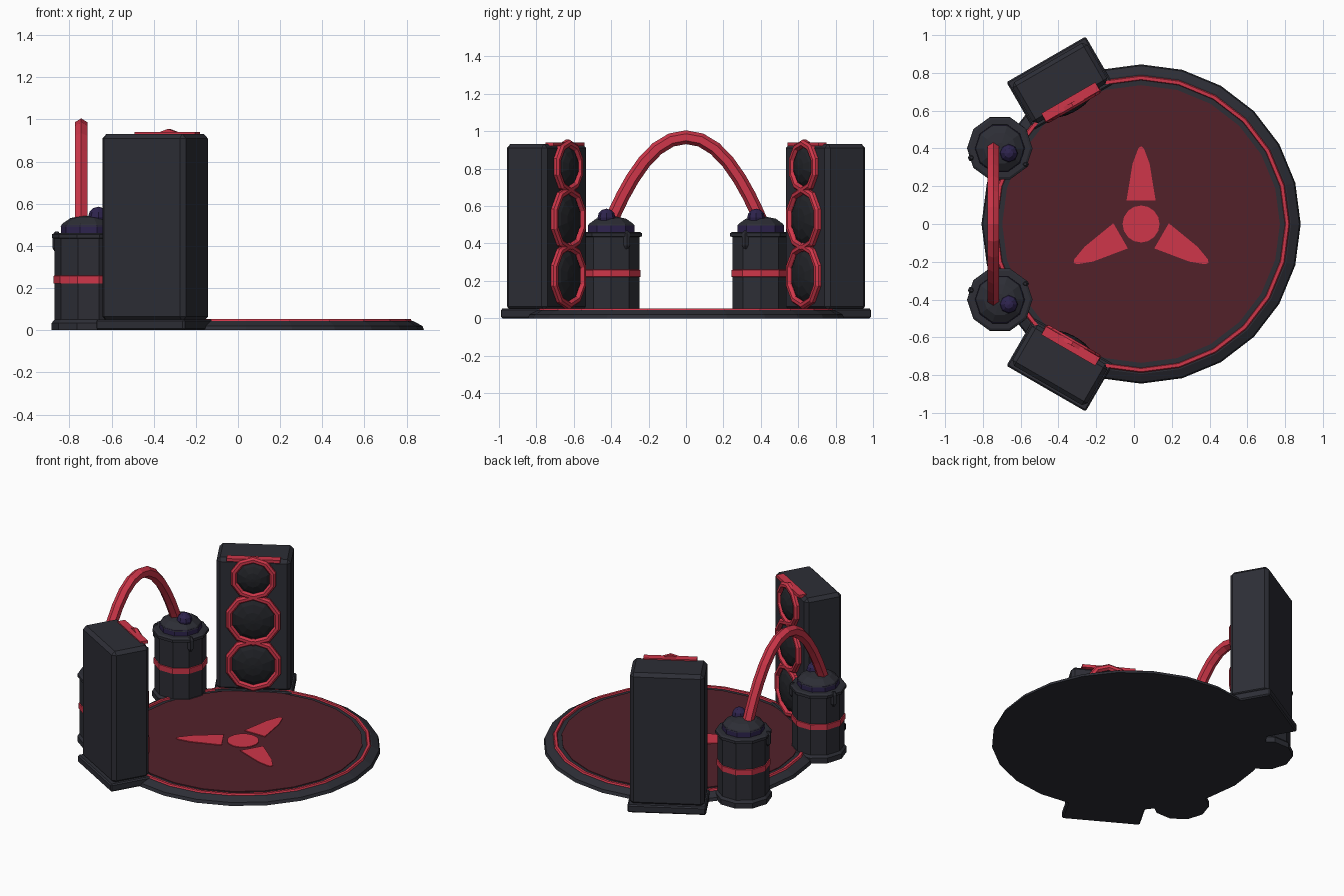
import bpy, bmesh, math
from mathutils import Matrix, Vector

if "Cube" in bpy.data.objects:
    bpy.data.objects.remove(bpy.data.objects["Cube"])

def material(name, rgb):
    m = bpy.data.materials.new(name)
    m.diffuse_color = (*rgb, 1)
    m.use_nodes = True
    m.node_tree.nodes["Principled BSDF"].inputs["Base Color"].default_value = m.diffuse_color
    return m

DARK = material("charcoal", (0.026, 0.027, 0.036))
CONE = material("cone_black", (0.016, 0.017, 0.021))
RED = material("red", (0.62, 0.037, 0.067))
FLOOR = material("dark_red", (0.084, 0.015, 0.023))
PURPLE = material("purple", (0.027, 0.017, 0.075))
T = Matrix.Translation

def finish(bm, name, mat, mtx=Matrix()):
    bm.transform(mtx)
    bmesh.ops.recalc_face_normals(bm, faces=bm.faces)
    me = bpy.data.meshes.new(name)
    bm.to_mesh(me)
    bm.free()
    me.materials.append(mat)
    ob = bpy.data.objects.new(name, me)
    bpy.context.collection.objects.link(ob)
    return ob

def lathe(name, profile, n, mat, mtx=Matrix(), phase=0.0, closed=False):
    """Revolve (radius, z) points; an open profile gets end caps."""
    bm = bmesh.new()
    rings = [[bm.verts.new((r * math.cos(phase + math.tau * i / n),
                            r * math.sin(phase + math.tau * i / n), z))
              for i in range(n)] for r, z in profile]
    pairs = list(zip(rings, rings[1:]))
    if closed:
        pairs.append((rings[-1], rings[0]))
    for a, b in pairs:
        for i in range(n):
            j = (i + 1) % n
            bm.faces.new((a[i], a[j], b[j], b[i]))
    if not closed:
        bm.faces.new(rings[0])
        bm.faces.new(rings[-1])
    return finish(bm, name, mat, mtx)

def box(name, size, center, mat, mtx=Matrix(), bevel=0.0):
    bm = bmesh.new()
    bmesh.ops.create_cube(bm, size=1)
    bm.transform(T(center) @ Matrix.Diagonal((*size, 1)))
    if bevel:
        bmesh.ops.bevel(bm, geom=bm.edges[:], offset=bevel, segments=1, affect='EDGES')
    return finish(bm, name, mat, mtx)

def plate(name, outline, z0, z1, mat, mtx=Matrix()):
    bm = bmesh.new()
    face = bm.faces.new([bm.verts.new((x, y, z0)) for x, y in outline])
    ext = bmesh.ops.extrude_face_region(bm, geom=[face])
    for v in ext["geom"]:
        if isinstance(v, bmesh.types.BMVert):
            v.co.z = z1
    return finish(bm, name, mat, mtx)

# Stage
stage = T((0.0375, 0, 0))
lathe("stage_base", [(0.845, 0), (0.838, 0.02), (0.795, 0.043)], 24, DARK, stage)
lathe("stage_trim", [(0.79, 0.038), (0.782, 0.053), (0.765, 0.053), (0.76, 0.038)],
      24, RED, stage, closed=True)
lathe("stage_floor", [(0.735, 0.04), (0.735, 0.047)], 24, FLOOR, stage)

# Floor emblem: hub and three blades
lathe("emblem_hub", [(0.098, 0.045), (0.098, 0.052)], 16, RED, stage)
blade = [(-0.077, 0.125), (0.077, 0.125), (0.045, 0.32), (0.015, 0.4),
         (0, 0.412), (-0.015, 0.4), (-0.045, 0.32)]
for k in range(3):
    plate(f"emblem_blade_{k}", blade, 0.045, 0.052, RED,
          stage @ Matrix.Rotation(math.tau * k / 3, 4, 'Z'))

for side, label in ((1, "back"), (-1, "front")):
    flip = Matrix.Diagonal((1, side, 1, 1))

    # Speaker tower, local front is -y, turned towards the stage
    tower = flip @ T((-0.393, 0.746, 0)) @ Matrix.Rotation(math.radians(30), 4, 'Z')
    box(f"speaker_plinth_{label}", (0.484, 0.29, 0.052), (0, 0, 0.026), DARK, tower, 0.008)
    box(f"speaker_cabinet_{label}", (0.458, 0.25, 0.89), (0, 0, 0.487), DARK, tower, 0.022)
    box(f"speaker_top_trim_{label}", (0.33, 0.05, 0.02), (0, -0.115, 0.93), RED, tower)
    for k, (z, r) in enumerate(((0.227, 0.178), (0.53, 0.175), (0.81, 0.145))):
        m = tower @ T((0, -0.12, z)) @ Matrix.Rotation(math.pi / 2, 4, 'X')
        lathe(f"speaker_ring_{label}_{k}",
              [(r, 0), (r, 0.022), (r - 0.012, 0.034), (r - 0.03, 0.034), (r - 0.04, 0.02),
               (r - 0.04, 0)], 10, RED, m, math.pi / 2, True)
        c = r - 0.038
        lathe(f"speaker_cone_{label}_{k}",
              [(c, 0), (c, 0.012), (c * 0.8, 0.03), (c * 0.45, 0.045), (c * 0.1, 0.05)],
              10, CONE, m, math.pi / 2)

    # Barrel with band, rim and domed lid
    barrel = T((-0.71, 0.4 * side, 0))
    lathe(f"barrel_{label}", [(0.174, 0), (0.174, 0.035), (0.16, 0.05), (0.16, 0.435),
                              (0.173, 0.437), (0.173, 0.455), (0.16, 0.462)],
          10, DARK, barrel)
    lathe(f"barrel_band_{label}", [(0.158, 0.22), (0.166, 0.222), (0.166, 0.258), (0.158, 0.26)],
          10, RED, barrel, closed=True)
    lathe(f"lid_glow_{label}", [(0.13, 0.455), (0.13, 0.498)], 10, PURPLE, barrel)
    lathe(f"lid_dome_{label}", [(0.132, 0.492), (0.124, 0.505), (0.085, 0.532), (0.03, 0.543)],
          10, DARK, barrel)

    # Lid ball
    bm = bmesh.new()
    bmesh.ops.create_uvsphere(bm, u_segments=8, v_segments=6, radius=0.048)
    finish(bm, f"lid_ball_{label}", PURPLE, barrel @ T((0.047, -0.025, 0.538)))

    # Rim latches
    for k, ang in enumerate((-32, 148 + 50)):
        a = math.radians(ang)
        lathe(f"latch_{label}_{k}", [(0.008, 0.37), (0.02, 0.39), (0.02, 0.45), (0.008, 0.468)],
              6, DARK, flip @ T((-0.71 + 0.158 * math.cos(a), 0.4 + 0.158 * math.sin(a), 0)))

# Arched pipe joining the barrels: hexagonal section swept along a curve
bm = bmesh.new()
N, S = 16, 6
rings = []
for i in range(N + 1):
    y = 0.405 * math.sin(math.pi / 2 * (2 * i / N - 1) * 0.999)
    u = abs(y) / 0.405
    z = 0.968 - 0.46 * u ** 2.1
    slope = -0.46 * 2.1 * u ** 1.1 / 0.405 * (1 if y > 0 else -1)
    normal = Vector((0, -slope, 1)).normalized()
    rings.append([bm.verts.new(Vector((-0.744, y, z))
                  + Vector((1, 0, 0)) * 0.035 * math.cos(math.tau * (j + 0.5) / S)
                  + normal * 0.037 * math.sin(math.tau * (j + 0.5) / S)) for j in range(S)])
for a, b in zip(rings, rings[1:]):
    for j in range(S):
        bm.faces.new((a[j], a[(j + 1) % S], b[(j + 1) % S], b[j]))
bm.faces.new(rings[0])
bm.faces.new(rings[-1])
finish(bm, "arched_pipe", RED)
